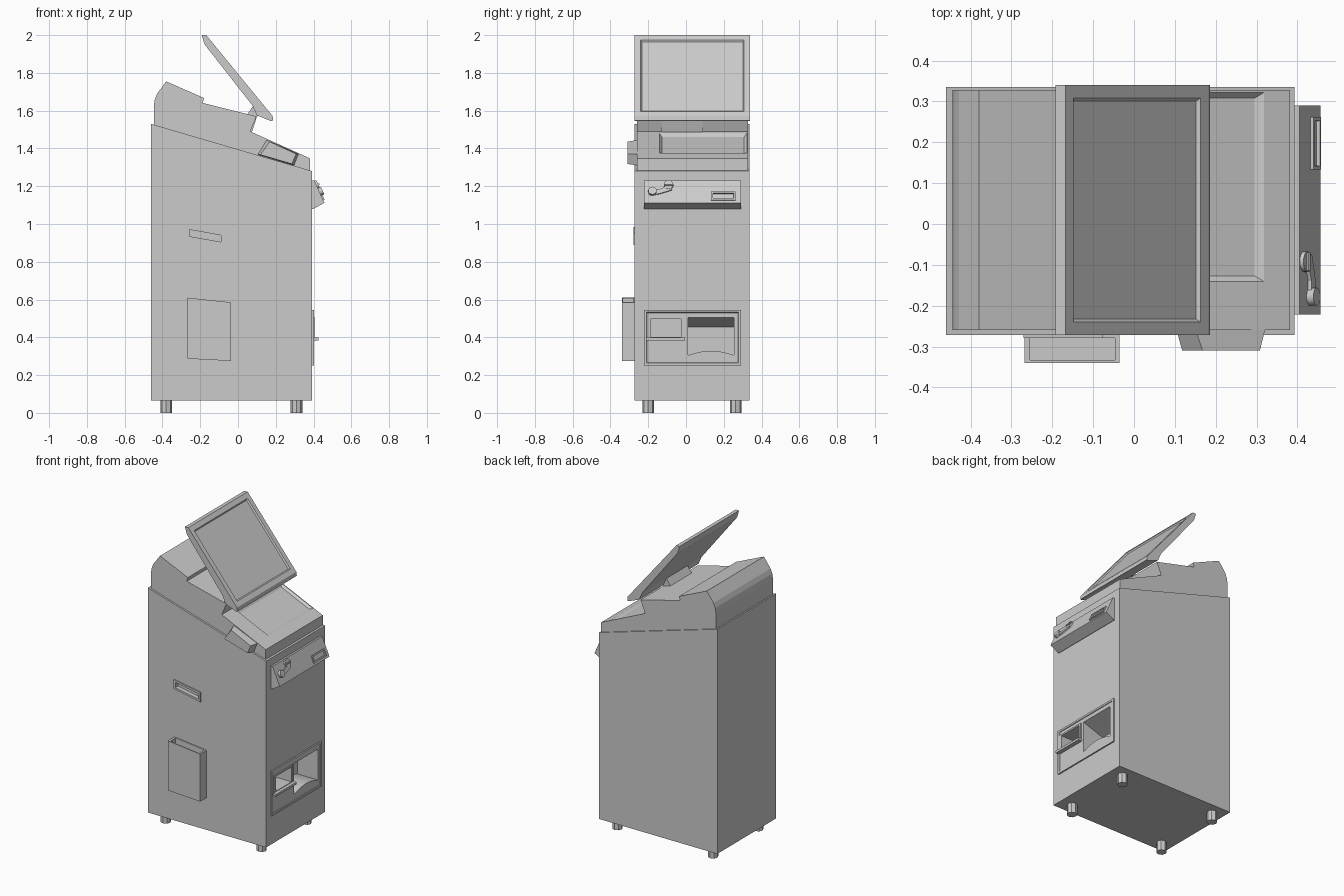
import bpy, bmesh, math
from mathutils import Vector

if "Cube" in bpy.data.objects:
    bpy.data.objects.remove(bpy.data.objects["Cube"])


def loft(name, *rings):
    """Closed solid through rings of 3D points."""
    bm = bmesh.new()
    vs = [[bm.verts.new(p) for p in r] for r in rings]
    n = len(vs[0])
    for a, b in zip(vs, vs[1:]):
        for i in range(n):
            j = (i + 1) % n
            bm.faces.new((a[i], a[j], b[j], b[i]))
    bm.faces.new(vs[0])
    bm.faces.new(vs[-1])
    bmesh.ops.recalc_face_normals(bm, faces=bm.faces)
    me = bpy.data.meshes.new(name)
    bm.to_mesh(me)
    bm.free()
    ob = bpy.data.objects.new(name, me)
    bpy.context.collection.objects.link(ob)
    return ob


def prism_y(name, pts, y0, y1):
    return loft(name, *[[(x, y, z) for x, z in pts] for y in (y0, y1)])


def box(name, x0, x1, y0, y1, z0, z1):
    return prism_y(name, [(x0, z0), (x1, z0), (x1, z1), (x0, z1)], y0, y1)


def cut(cutter, *targets):
    for ob in targets:
        m = ob.modifiers.new("cut", 'BOOLEAN')
        m.operation, m.solver, m.object = 'DIFFERENCE', 'EXACT', cutter
        bpy.context.view_layer.objects.active = ob
        bpy.ops.object.modifier_apply(modifier=m.name)
    bpy.data.objects.remove(cutter)


def inset_face(ob, direction, steps):
    """Inset the face that best faces a direction; steps are (width, depth)."""
    bm = bmesh.new()
    bm.from_mesh(ob.data)
    bm.normal_update()
    d = Vector(direction).normalized()
    f = max(bm.faces, key=lambda f: f.normal.dot(d))
    for w, h in steps:
        bmesh.ops.inset_region(bm, faces=[f], thickness=w, depth=h, use_even_offset=True)
    bm.to_mesh(ob.data)
    bm.free()


def cylinder(name, p, q, r, sides):
    p, q = Vector(p), Vector(q)
    bpy.ops.mesh.primitive_cylinder_add(vertices=sides, radius=r, depth=(q - p).length,
                                        location=(p + q) / 2,
                                        rotation=(q - p).to_track_quat('Z', 'Y').to_euler())
    ob = bpy.context.object
    ob.name = name
    bpy.ops.object.shade_smooth_by_angle(angle=math.radians(35))
    return ob


# cabinet and feet
body = prism_y("cabinet", [(-.46, .065), (.393, .065), (.393, 1.28), (-.46, 1.53)], -.272, .335)
for x in (-.38, .31):
    for y in (-.2, .263):
        cylinder("foot", (x, y, 0), (x, y, .07), .031, 8)

# top housing
housing = prism_y("top_housing", [(-.445, 1.52), (-.445, 1.63), (-.44, 1.66), (-.428, 1.69),
                                  (-.38, 1.755), (-.18, 1.667), (-.187, 1.641), (.05, 1.582),
                                  (.098, 1.57), (.065, 1.49), (.382, 1.347), (.382, 1.278)],
                  -.26, .328)


# shallow work-surface recess with sloping walls
def recess_ring(x0, x1, y0, y1, h):
    return [(x, y, 1.49 - (x - .065) * .451 + h)
            for x, y in ((x0, y0), (x1, y0), (x1, y1), (x0, y1))]


cut(loft("recess_cutter", recess_ring(.1, .295, -.127, .308, -.014),
         recess_ring(.08, .32, -.142, .323, .001)), housing)

# side scanner bump, tapered towards the front
loft("side_scanner",
     [(x, -.255, z) for x, z in ((.103, 1.368), (.15, 1.445), (.322, 1.372), (.298, 1.31))],
     [(x, -.31, z) for x, z in ((.118, 1.367), (.168, 1.436), (.308, 1.371), (.285, 1.318))])

# monitor and neck
monitor = prism_y("monitor", [(-.192, 2), (-.168, 2), (.183, 1.572), (.186, 1.547), (.172, 1.546),
                              (.1, 1.575), (.078, 1.625), (-.178, 1.952)], -.272, .34)
inset_face(monitor, (.77, 0, .63), [(.032, 0), (.007, -.008)])
prism_y("monitor_neck", [(.045, 1.575), (.085, 1.632), (.12, 1.59), (.1, 1.568), (.07, 1.475),
                         (.04, 1.475)], -.13, .09)

# payment shelf on the right side
shelf = prism_y("payment_shelf", [(.39, 1.23), (.405, 1.23), (.457, 1.112), (.4, 1.08), (.39, 1.08)],
                -.222, .29)
nrm = Vector((.118, 0, .052)).normalized()


def on_shelf(y, z, h=0):
    return Vector((.405 + (1.23 - z) * .44, y, z)) + nrm * h


slot = loft("card_slot", *[[on_shelf(y, z, h) for y, z in
            ((.133, 1.125), (.262, 1.125), (.262, 1.168), (.133, 1.168))] for h in (-.01, .008)])
inset_face(slot, nrm, [(.009, 0), (.002, -.012)])

# key lever with two round ends
cylinder("lever_hub", on_shelf(-.178, 1.17, -.01), on_shelf(-.178, 1.17, .018), .022, 20)
cylinder("lock_knob", on_shelf(-.092, 1.205, -.01), on_shelf(-.092, 1.205, .01), .025, 20)
key = [on_shelf(-.092, 1.205, .012) + o for o in (Vector((0, -.022, 0)), Vector((0, .022, 0)))]
cylinder("lock_ridge", key[0], key[1], .005, 8)
arm = [(-.178, 1.184), (-.14, 1.181), (-.105, 1.195), (-.08, 1.192), (-.075, 1.178),
       (-.1, 1.17), (-.14, 1.158), (-.178, 1.152)]
loft("lever_arm", *[[on_shelf(y, z, h) for y, z in arm] for h in (-.005, .009)])

# lower dispenser panel
panel = box("dispenser_panel", .39, .402, -.222, .29, .252, .545)
inset_face(panel, (1, 0, 0), [(.012, 0), (.003, -.004)])
frame = box("ticket_frame", .393, .404, -.207, -.01, .385, .508)
cut(box("ticket_cutter", .27, .45, -.187, -.026, .402, .498), body, panel, frame)
box("ticket_ledge", .36, .425, -.213, -.004, .383, .398)

# change chute: arched sill and sloping roof
arc = [(.01 + .245 * t / 10, .305 + .024 * math.sin(math.pi * t / 10)) for t in range(11)]
front = arc + [(.255, .507), (.01, .507)]
back = arc + [(.255, .455), (.01, .455)]
cut(loft("chute_cutter", [(.25, y, z) for y, z in back], [(.402, y, z) for y, z in front],
         [(.45, y, z) for y, z in front]), body, panel)

# slanted recessed handle on the front
grip = prism_y("handle_frame", [(-.27, .985), (-.27, .925), (-.077, .89), (-.077, .952)], -.279, -.27)
cut(prism_y("handle_cutter", [(-.257, .97), (-.257, .935), (-.09, .905), (-.09, .94)], -.3, -.25),
    body, grip)

# open-topped leaflet pocket on the front
pocket = prism_y("leaflet_pocket", [(-.268, .61), (-.268, .287), (-.036, .275), (-.036, .585)],
                 -.34, -.271)
cut(prism_y("pocket_cutter", [(-.255, .7), (-.255, .3), (-.046, .29), (-.046, .7)], -.333, -.279),
    pocket)
